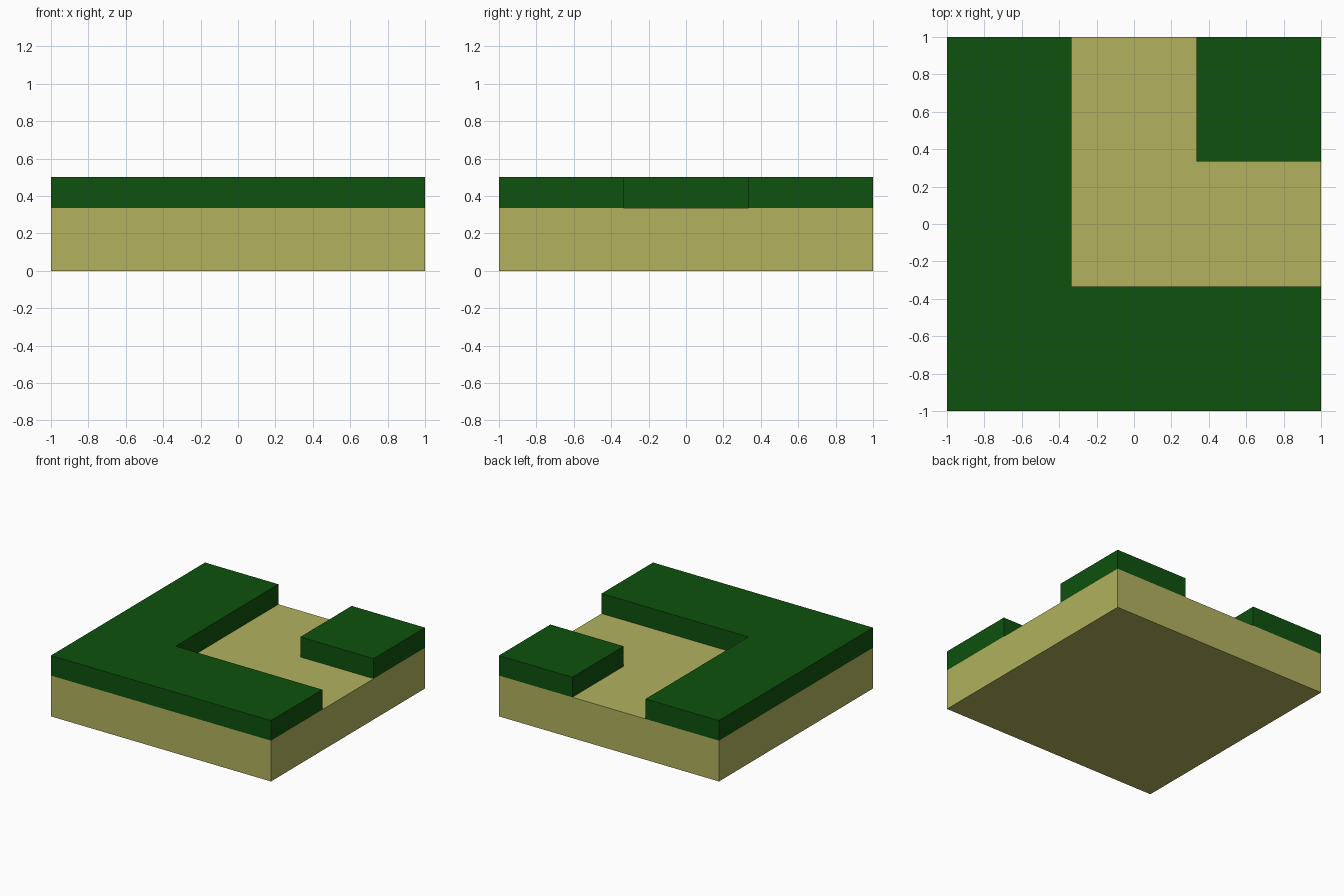
import bpy, bmesh

if "Cube" in bpy.data.objects:
    bpy.data.objects.remove(bpy.data.objects["Cube"])

T = 1 / 3      # tile third: path edges and base height
TOP = 0.5


def material(name, rgb):
    m = bpy.data.materials.new(name)
    m.diffuse_color = (*rgb, 1)
    m.use_nodes = True
    m.node_tree.nodes["Principled BSDF"].inputs["Base Color"].default_value = m.diffuse_color
    return m


sand = material("sand", (0.445, 0.445, 0.114))
green = material("dark_green", (0.0044, 0.084, 0.0044))


def prism(name, outline, z0, z1, mat):
    """Extrude a counter-clockwise outline from z0 up to z1."""
    bm = bmesh.new()
    face = bm.faces.new([bm.verts.new((x, y, z0)) for x, y in outline])
    ext = bmesh.ops.extrude_face_region(bm, geom=[face], use_keep_orig=True)
    for v in ext["geom"]:
        if isinstance(v, bmesh.types.BMVert):
            v.co.z = z1
    bmesh.ops.recalc_face_normals(bm, faces=bm.faces)
    mesh = bpy.data.meshes.new(name)
    bm.to_mesh(mesh)
    bm.free()
    mesh.materials.append(mat)
    obj = bpy.data.objects.new(name, mesh)
    bpy.context.collection.objects.link(obj)
    return obj


# Sandy slab whose top shows as the corner path
prism("path_base", [(-1, -1), (1, -1), (1, 1), (-1, 1)], 0, T + 0.002, sand)

# L-shaped raised bank outside the bend
prism("outer_bank", [(-1, -1), (1, -1), (1, -T), (-T, -T), (-T, 1), (-1, 1)],
      T + 0.002, TOP, green)

# Square raised bank inside the bend
prism("inner_bank", [(T, T), (1, T), (1, 1), (T, 1)], T + 0.002, TOP, green)
